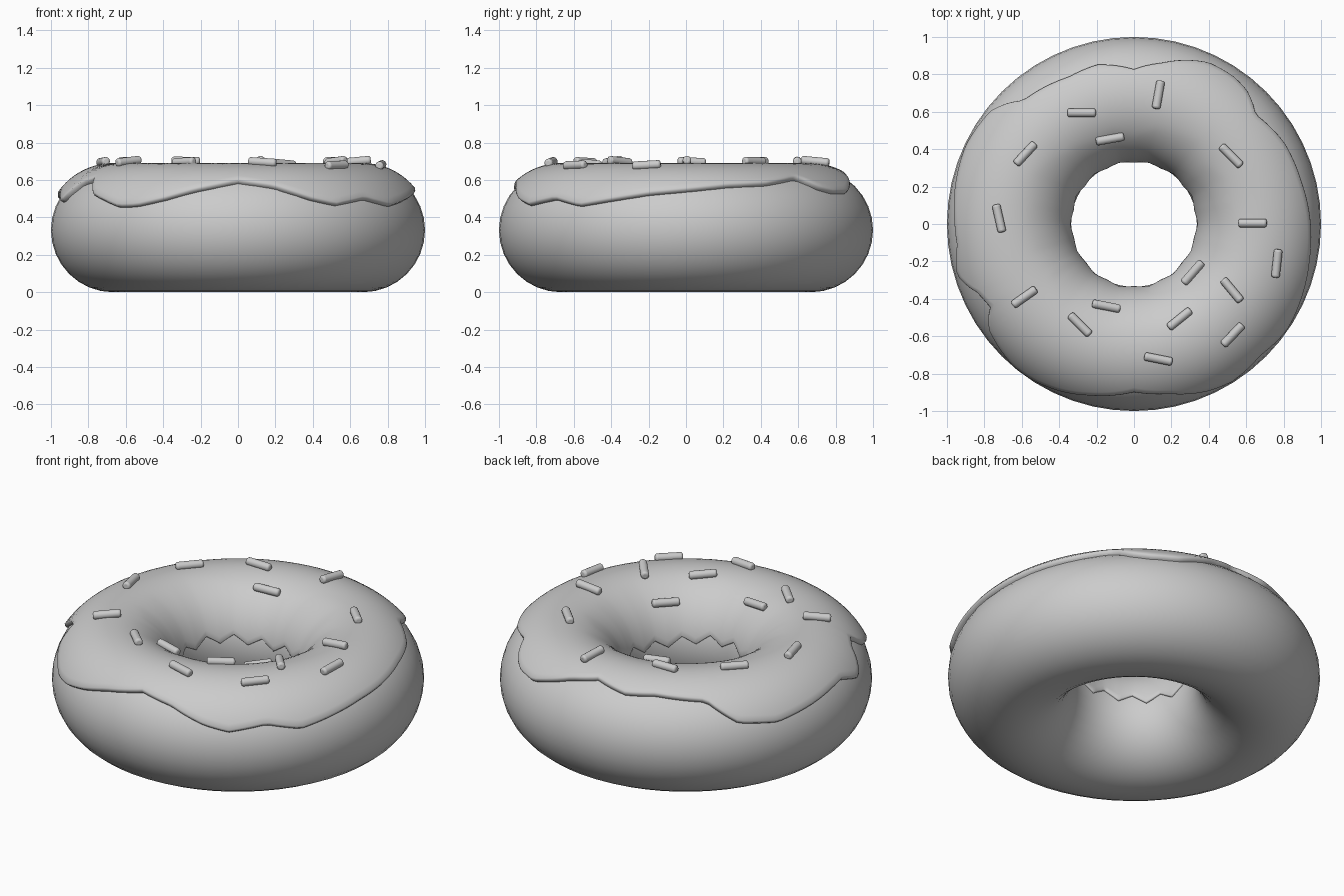
import bpy, bmesh, math
from mathutils import Vector, Matrix

if "Cube" in bpy.data.objects:
    bpy.data.objects.remove(bpy.data.objects["Cube"])

R, T, ZC = 0.668, 0.332, 0.332   # ring radius, tube radius, centre height
ICE = 0.026                      # icing thickness


def smooth(obj, angle=50):
    bpy.ops.object.select_all(action='DESELECT')
    obj.select_set(True)
    bpy.context.view_layer.objects.active = obj
    bpy.ops.object.shade_smooth_by_angle(angle=math.radians(angle))


# Dough ring
bpy.ops.mesh.primitive_torus_add(major_radius=R, minor_radius=T, major_segments=56,
                                 minor_segments=32, location=(0, 0, ZC))
dough = bpy.context.object
dough.name = "dough"
smooth(dough)

# Outer icing drip line: (angle in degrees, height)
DRIP = [(0, .55), (14, .575), (28, .585), (42, .62), (50, .56), (56, .54), (65, .54),
        (80, .62), (90, .65), (103, .62), (114, .63), (132, .61), (142, .5), (155, .47),
        (168, .5), (180, .53), (187, .54), (196, .485), (204, .59), (210, .61),
        (216, .53), (230, .46), (237, .465), (246, .5), (256, .55), (270, .60),
        (282, .57), (294, .5), (302, .47), (314, .505), (325, .465), (337, .5), (348, .53), (360, .55)]


def drip(a):
    for (a0, z0), (a1, z1) in zip(DRIP, DRIP[1:]):
        if a0 <= a <= a1:
            return z0 + (z1 - z0) * (a - a0) / (a1 - a0)


def tube_point(theta, phi, off):
    r = R + (T + off) * math.cos(phi)
    return Vector((r * math.cos(theta), r * math.sin(theta), ZC + (T + off) * math.sin(phi)))


# Icing shell with wavy outer edge and zigzag inner edge
N, M = 168, 28
bm = bmesh.new()
rings = []
for i in range(N):
    deg = 360 * i / N
    th = math.radians(deg)
    p0 = math.asin((drip(deg) - ZC) / (T + ICE))
    zig = abs((i % 12) / 6 - 1) * 2 - 1
    z_in = 0.395 + 0.024 * zig + 0.012 * math.sin(3 * th)
    p1 = math.pi - math.asin((z_in - ZC) / T)
    row = [(p0 + .01, -.02), (p0, .006), (p0 + .008, ICE * .75)]
    for k in range(M + 1):
        t = k / M
        thick = ICE - 0.016 * max(0, (t - .55) / .45)
        row.append((p0 + .035 + (p1 - p0 - .055) * t, thick))
    row += [(p1 - .005, .007), (p1, .002), (p1 - .01, -.02)]
    row += [(p1 + (p0 - p1) * k / 12, -.03) for k in range(1, 12)]
    rings.append([bm.verts.new(tube_point(th, p, o)) for p, o in row])
for i in range(N):
    a, b = rings[i], rings[(i + 1) % N]
    for k in range(len(a)):
        m = (k + 1) % len(a)
        bm.faces.new((a[k], b[k], b[m], a[m]))
bmesh.ops.recalc_face_normals(bm, faces=bm.faces)
me = bpy.data.meshes.new("icing")
bm.to_mesh(me)
bm.free()
icing = bpy.data.objects.new("icing", me)
bpy.context.collection.objects.link(icing)
smooth(icing)

# Sprinkles: (x, y, heading in degrees), laid along the icing surface
SPRINKLES = [(.13, .69, 80), (-.28, .595, 0), (-.13, .46, 8), (-.58, .375, 47),
             (.52, .365, -45), (-.72, .03, -77), (.635, .005, 0), (.76, -.21, 85),
             (.32, -.265, 47), (.525, -.355, -50), (-.585, -.39, 35), (-.15, -.445, -8),
             (-.29, -.54, -45), (.245, -.51, 40), (.525, -.59, 47), (.13, -.72, -12)]
for n, (x, y, h) in enumerate(SPRINKLES):
    th = math.atan2(y, x)
    phi = math.acos((math.hypot(x, y) - R) / (T + ICE))
    pos = tube_point(th, phi, ICE + .011)
    nrm = (pos - tube_point(th, phi, 0)).normalized()
    d = Vector((math.cos(math.radians(h)), math.sin(math.radians(h)), 0))
    d = (d - nrm * d.dot(nrm)).normalized()
    side = nrm.cross(d)
    bpy.ops.mesh.primitive_cylinder_add(vertices=16, radius=0.023, depth=0.152)
    s = bpy.context.object
    s.name = f"sprinkle_{n + 1}"
    s.matrix_world = Matrix.Translation(pos) @ Matrix((nrm, side, d)).transposed().to_4x4()
    bev = s.modifiers.new("round_ends", 'BEVEL')
    bev.width = 0.012
    bev.segments = 3
    smooth(s)
